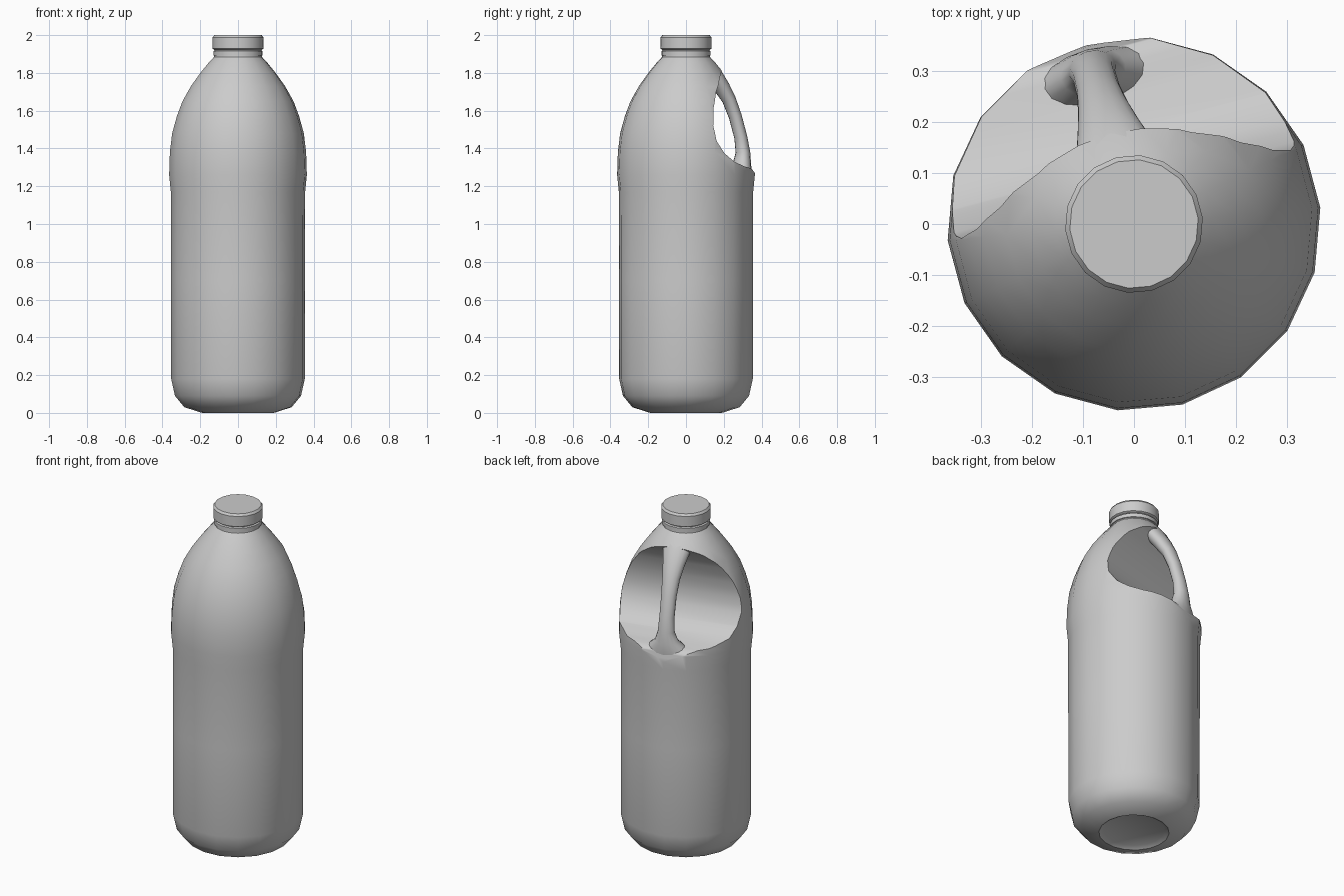
import bpy, bmesh, math
from mathutils import Matrix, Vector

if "Cube" in bpy.data.objects:
    bpy.data.objects.remove(bpy.data.objects["Cube"], do_unlink=True)

SIDES = 18
TURN = Matrix.Rotation(math.radians(15), 4, 'Z')  # the grip sits slightly off the back

grey = bpy.data.materials.new("plain_grey")
grey.use_nodes = True
grey.diffuse_color = (0.6, 0.6, 0.6, 1)
grey.node_tree.nodes["Principled BSDF"].inputs["Base Color"].default_value = (0.6, 0.6, 0.6, 1)


def make_object(name, rings, closed_loft=False):
    """Skin a list of equal-length vertex rings and cap both ends."""
    bm = bmesh.new()
    loops = [[bm.verts.new(TURN @ Vector(p)) for p in ring] for ring in rings]
    n = len(loops[0])
    for a, b in zip(loops, loops[1:]):
        for i in range(n):
            j = (i + 1) % n
            bm.faces.new((a[i], a[j], b[j], b[i]))
    bm.faces.new(loops[0][::-1])
    bm.faces.new(loops[-1])
    bmesh.ops.recalc_face_normals(bm, faces=bm.faces)
    mesh = bpy.data.meshes.new(name)
    bm.to_mesh(mesh)
    bm.free()
    mesh.materials.append(grey)
    obj = bpy.data.objects.new(name, mesh)
    bpy.context.collection.objects.link(obj)
    return obj


def activate(obj):
    bpy.ops.object.select_all(action='DESELECT')
    obj.select_set(True)
    bpy.context.view_layer.objects.active = obj


def smooth(obj, degrees):
    activate(obj)
    bpy.ops.object.shade_smooth_by_angle(angle=math.radians(degrees))


def lathe(name, profile):
    angles = [math.tau * i / SIDES + math.pi / 2 for i in range(SIDES)]
    return make_object(name, [[(r * math.cos(a), r * math.sin(a), z) for a in angles]
                              for r, z in profile])


# Bottle body with recessed base, shoulder and neck
body = lathe("bottle_body", [
    (0.165, 0.015), (0.19, 0.0), (0.285, 0.03), (0.335, 0.09), (0.355, 0.18),
    (0.356, 0.7), (0.357, 1.17), (0.366, 1.26), (0.362, 1.38), (0.35, 1.48),
    (0.325, 1.57), (0.295, 1.65), (0.25, 1.73), (0.2, 1.80), (0.155, 1.855),
    (0.127, 1.885), (0.122, 1.94)])

# Hand pocket: a curved profile swept across the back and cut away
pocket = [(0.2, 1.84), (0.145, 1.78), (0.1, 1.7), (0.07, 1.61), (0.06, 1.52),
          (0.075, 1.44), (0.12, 1.375), (0.18, 1.33), (0.25, 1.305), (0.31, 1.292),
          (0.34, 1.275), (0.358, 1.24), (0.37, 1.17), (0.6, 1.17), (0.6, 1.84)]
cutter = make_object("pocket_cutter", [[(x, y, z) for y, z in pocket] for x in (-0.6, 0.6)])
cut = body.modifiers.new("pocket", 'BOOLEAN')
cut.operation = 'DIFFERENCE'
cut.solver = 'EXACT'
cut.object = cutter
activate(body)
bpy.ops.object.modifier_apply(modifier=cut.name)
bpy.data.objects.remove(cutter, do_unlink=True)
smooth(body, 35)

# Grip: y, z, half width and half depth along its path
path = [(0.1, 1.84, 0.085, 0.05), (0.15, 1.79, 0.078, 0.045), (0.195, 1.725, 0.062, 0.042),
        (0.235, 1.66, 0.05, 0.036), (0.27, 1.57, 0.043, 0.034), (0.3, 1.46, 0.042, 0.034),
        (0.312, 1.38, 0.047, 0.038), (0.308, 1.325, 0.065, 0.046),
        (0.297, 1.285, 0.11, 0.058), (0.285, 1.22, 0.15, 0.06)]
rings = []
for i, (y, z, w, d) in enumerate(path):
    before, after = path[max(i - 1, 0)], path[min(i + 1, len(path) - 1)]
    along = Vector((0, after[0] - before[0], after[1] - before[1])).normalized()
    out = Vector((0, -along.z, along.y))
    ring = []
    for k in range(16):
        a = math.tau * k / 16
        ring.append(Vector((w * math.cos(a), y, z)) + out * d * math.sin(a))
    rings.append(ring)
grip = make_object("grip", rings)
smooth(grip, 60)

# Neck ring and screw cap
collar = lathe("neck_ring", [(0.12, 1.888), (0.131, 1.893), (0.131, 1.915), (0.12, 1.922)])
smooth(collar, 35)
cap = lathe("screw_cap", [(0.126, 1.922), (0.135, 1.928), (0.135, 1.988), (0.126, 2.0)])
smooth(cap, 35)
